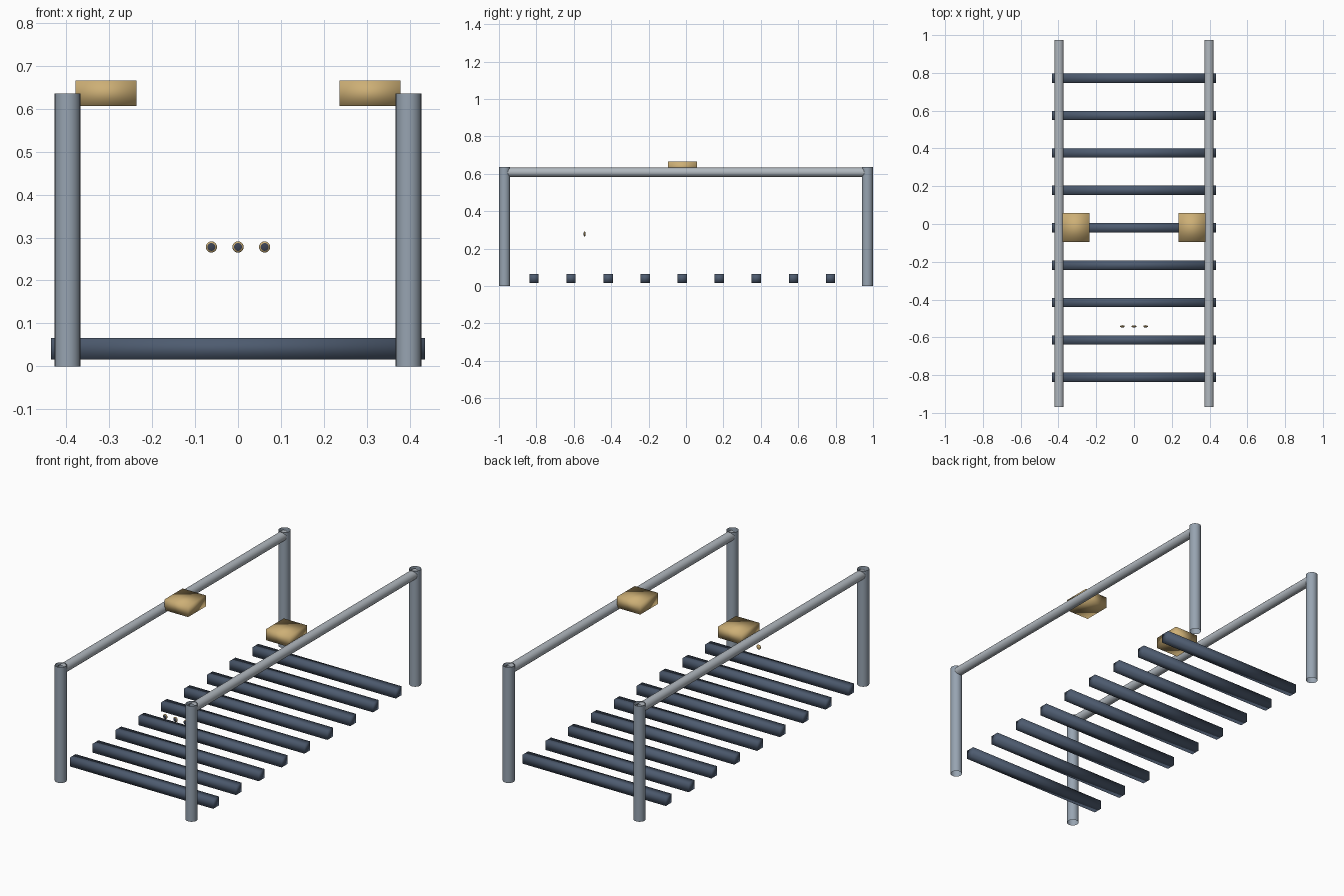
import bpy, bmesh
from math import pi, hypot
from mathutils import Matrix

cube = bpy.data.objects.get("Cube")
if cube:
    bpy.data.objects.remove(cube, do_unlink=True)


def material(name, rgb):
    m = bpy.data.materials.new(name)
    m.use_nodes = True
    m.diffuse_color = (*rgb, 1)
    m.node_tree.nodes["Principled BSDF"].inputs["Base Color"].default_value = (*rgb, 1)
    return m


STEEL = material("blue grey steel", (0.31, 0.37, 0.44))
RAIL = material("pale steel", (0.44, 0.48, 0.52))
SLATE = material("slate blue", (0.075, 0.105, 0.16))
GOLD = material("warm gold", (0.61, 0.43, 0.18))
DARK = material("dark slate", (0.045, 0.055, 0.085))


def finish(name, bm, *mats):
    mesh = bpy.data.meshes.new(name)
    for f in bm.faces:
        f.smooth = True
    bm.to_mesh(mesh)
    bm.free()
    for m in mats:
        mesh.materials.append(m)
    ob = bpy.data.objects.new(name, mesh)
    bpy.context.scene.collection.objects.link(ob)
    return ob


def box(name, loc, size, mat):
    bm = bmesh.new()
    bmesh.ops.create_cube(bm, size=1,
                          matrix=Matrix.Translation(loc) @ Matrix.Diagonal((*size, 1)))
    finish(name, bm, mat)


def tube(name, loc, radius, length, mat, rot=Matrix()):
    # open ended pipe
    bm = bmesh.new()
    bmesh.ops.create_cone(bm, cap_ends=False, segments=20, radius1=radius,
                          radius2=radius, depth=length,
                          matrix=Matrix.Translation(loc) @ rot)
    finish(name, bm, mat)


along_y = Matrix.Rotation(pi / 2, 4, 'X')

# Side frames: posts, handrails and pads
for side, sx in (("left", 1), ("right", -1)):
    for end, sy in (("front", -1), ("back", 1)):
        tube(f"{end}_{side}_post", (sx * 0.397, sy * 0.97, 0.3175), 0.03, 0.635, STEEL)
    tube(f"{side}_handrail", (sx * 0.397, 0.003, 0.608), 0.025, 1.943, RAIL, along_y)
    box(f"{side}_hand_pad", (sx * 0.307, -0.018, 0.636), (0.142, 0.155, 0.06), GOLD)

# Cross beams of the deck
for i in range(9):
    box(f"cross_beam_{i + 1}", (0, -0.02 + (i - 4) * 0.198, 0.041),
        (0.87, 0.049, 0.049), SLATE)

# Flattened studs with a dark front centre
for i in (-1, 0, 1):
    bm = bmesh.new()
    bmesh.ops.create_uvsphere(bm, u_segments=20, v_segments=12, radius=1,
                              matrix=along_y)
    for f in bm.faces:
        c = f.calc_center_median()
        f.material_index = int(c.y < 0 and hypot(c.x, c.z) < 0.75)
    bmesh.ops.transform(bm, verts=bm.verts, matrix=Matrix.Translation(
        (i * 0.062, -0.542, 0.278)) @ Matrix.Diagonal((0.013, 0.006, 0.013, 1)))
    finish(f"stud_{i + 2}", bm, GOLD, DARK)
